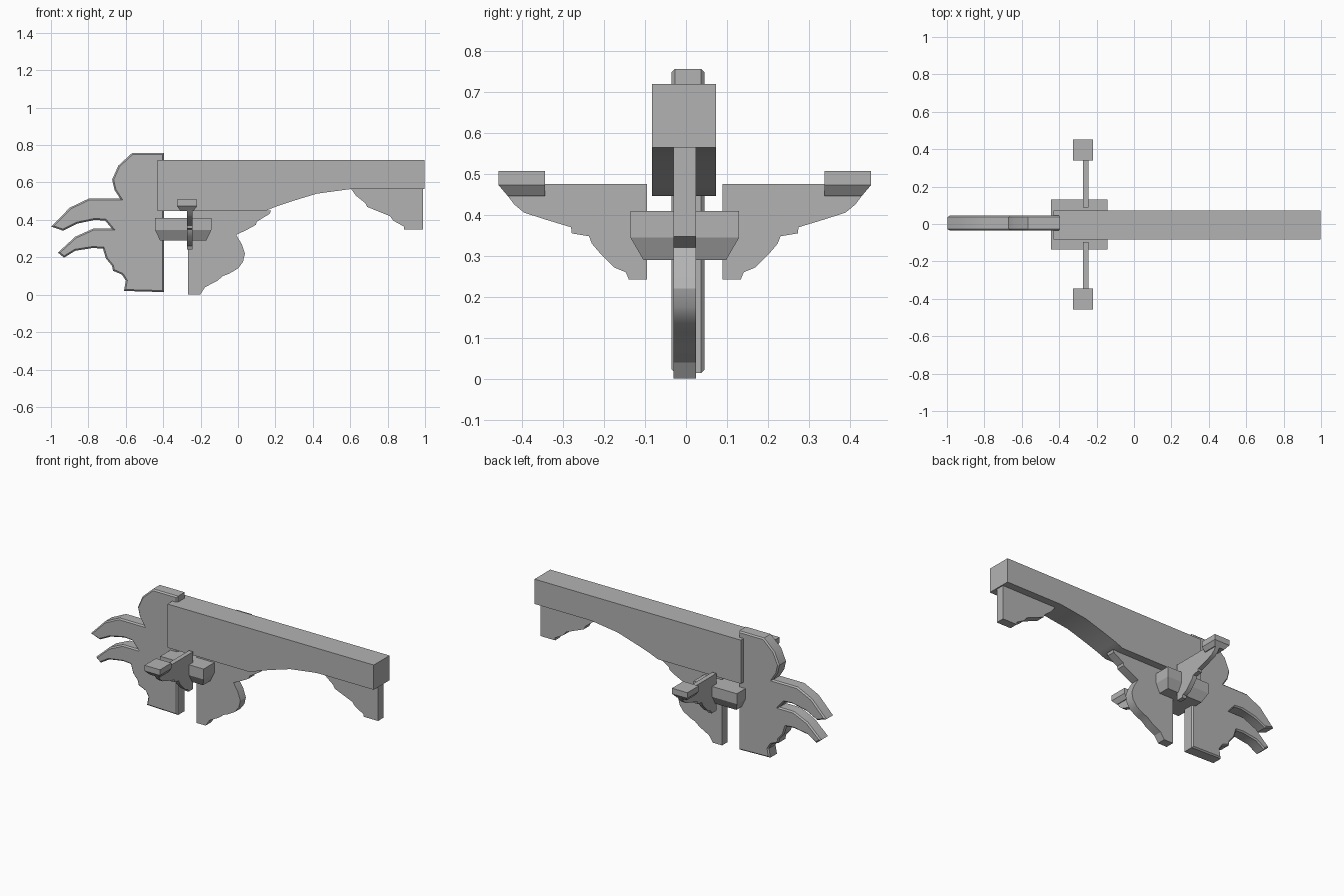
import bpy, bmesh, math
from mathutils import Vector

if "Cube" in bpy.data.objects:
    bpy.data.objects.remove(bpy.data.objects["Cube"], do_unlink=True)

grey = bpy.data.materials.new("plain grey")
grey.use_nodes = True
colour = (0.45, 0.45, 0.45, 1)
grey.diffuse_color = colour
grey.node_tree.nodes["Principled BSDF"].inputs["Base Color"].default_value = colour

MID = -0.003  # centre plane of the paired side parts


def finish(name, bm):
    bmesh.ops.recalc_face_normals(bm, faces=bm.faces)
    mesh = bpy.data.meshes.new(name)
    bm.to_mesh(mesh)
    bm.free()
    mesh.materials.append(grey)
    obj = bpy.data.objects.new(name, mesh)
    bpy.context.collection.objects.link(obj)
    bpy.ops.object.select_all(action='DESELECT')
    obj.select_set(True)
    bpy.context.view_layer.objects.active = obj
    bpy.ops.object.shade_smooth_by_angle(angle=math.radians(25))
    return obj


def plate(name, points, place, depth, chamfer=0):
    """Extrude an outline; chamfer the rims of both flat sides if asked."""
    bm = bmesh.new()
    base = bm.faces.new([bm.verts.new(place(*p)) for p in points])
    made = bmesh.ops.extrude_face_region(bm, geom=[base], use_keep_orig=True)["geom"]
    cap = next(g for g in made if isinstance(g, bmesh.types.BMFace))
    bmesh.ops.translate(bm, vec=Vector(depth), verts=cap.verts[:])
    bmesh.ops.recalc_face_normals(bm, faces=bm.faces)
    if chamfer:
        bmesh.ops.bevel(bm, geom=list(base.edges) + list(cap.edges), offset=chamfer,
                        segments=1, affect='EDGES', clamp_overlap=True)
    return finish(name, bm)


def upright(name, points, y0, y1, chamfer=0):
    return plate(name, points, lambda x, z: (x, y0, z), (0, y1 - y0, 0), chamfer)


def keel_block(name, x0, x1, inner, outer, z0, z1, knee, cut_x, cut_y, side):
    """Box whose lower part tapers in on its ends and outer side."""
    bm = bmesh.new()
    rings = []
    for z, dx, dy in ((z0, cut_x, cut_y), (knee, 0, 0), (z1, 0, 0)):
        ya, yb = MID + side * inner, MID + side * (outer - dy)
        rings.append([bm.verts.new((x, y, z)) for x, y in
                      ((x0 + dx, ya), (x1 - dx, ya), (x1 - dx, yb), (x0 + dx, yb))])
    bm.faces.new(rings[0])
    bm.faces.new(rings[-1])
    for low, high in zip(rings, rings[1:]):
        for i in range(4):
            j = (i + 1) % 4
            bm.faces.new((low[i], low[j], high[j], high[i]))
    return finish(name, bm)


# Long beam with an arched underside
upright("beam", [(-.43, .72), (-.43, .447), (.144, .447), (.2, .47), (.28, .497),
                 (.42, .54), (.604, .565), (.997, .565), (.997, .72)], -.083, .073)

# Scrolled end board with two curling leaves
upright("end_board", [
    (-.395, .757), (-.567, .757), (-.64, .69), (-.673, .615), (-.66, .56), (-.63, .513),
    (-.80, .513), (-.9, .465), (-.998, .364), (-.935, .342), (-.86, .38), (-.765, .4),
    (-.71, .396), (-.674, .353), (-.775, .353), (-.87, .31), (-.963, .225), (-.93, .198),
    (-.87, .235), (-.775, .25), (-.722, .246), (-.706, .193), (-.674, .155), (-.668, .128),
    (-.62, .107), (-.6, .075), (-.61, .02), (-.395, .014)], -.035, .045, .008)

# Carved brackets under the beam
upright("inner_bracket", [
    (-.267, .449), (-.267, 0), (-.203, 0), (-.176, .04), (-.11, .075), (-.08, .1),
    (-.048, .112), (0, .14), (.027, .176), (.037, .22), (.02, .27), (-.01, .32),
    (.048, .347), (.096, .374), (.1, .39), (.17, .433), (.176, .449)], -.03, .025)
upright("outer_bracket", [
    (.604, .567), (.63, .53), (.68, .49), (.69, .47), (.78, .433), (.813, .42),
    (.83, .396), (.888, .364), (.888, .348), (.99, .348), (.99, .567)], -.03, .025)

# Side arms: bearing block, carved wing and end block on each side
wing = [(.092, .476), (.092, .243), (.137, .243), (.144, .26), (.173, .272), (.195, .294),
        (.21, .31), (.227, .33), (.234, .348), (.276, .355), (.278, .37), (.344, .39),
        (.393, .406), (.417, .426), (.435, .45), (.435, .476)]
for side, word in ((1, "back"), (-1, "front")):
    keel_block(word + "_bearing_block", -.443, -.143, 0, .133, .29, .41, .345, .026, .032, side)
    plate(word + "_wing", wing, lambda y, z: (-.272, MID + side * y, z), (.028, 0, 0))
    keel_block(word + "_end_block", -.326, -.219, .342, .455, .447, .508, .473, .02, .022, side)
